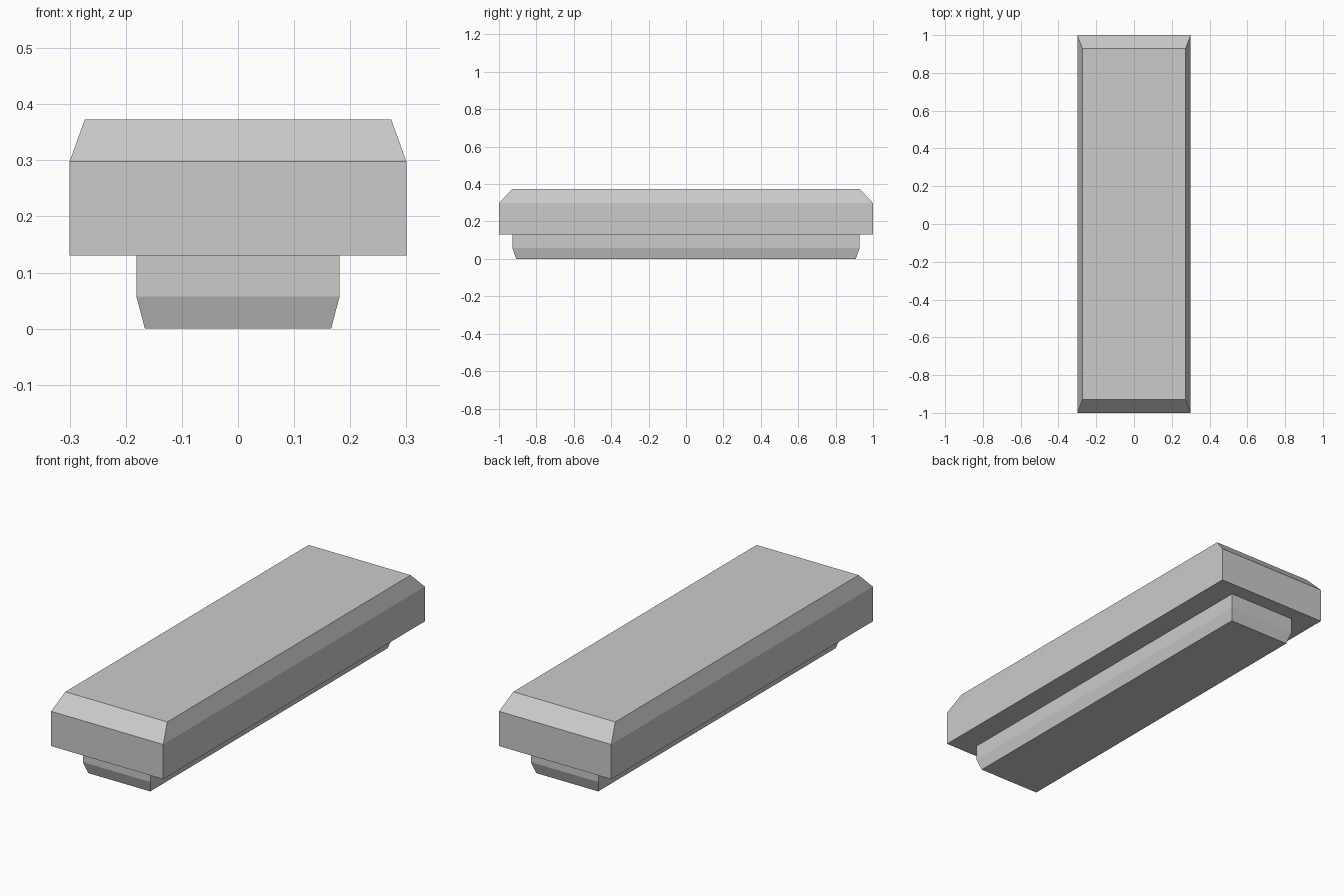
import bpy
import bmesh

cube = bpy.data.objects.get("Cube")
if cube:
    bpy.data.objects.remove(cube, do_unlink=True)

grey = bpy.data.materials.new("light_grey")
grey.use_nodes = True
colour = (0.6, 0.6, 0.6, 1)
grey.diffuse_color = colour
grey.node_tree.nodes["Principled BSDF"].inputs["Base Color"].default_value = colour


def stacked_block(name, rings):
    """Closed block through rectangular rings of (half width, half length, height)."""
    bm = bmesh.new()
    loops = [[bm.verts.new((sx * w, sy * l, z))
              for sx, sy in ((-1, -1), (1, -1), (1, 1), (-1, 1))]
             for w, l, z in rings]
    for low, high in zip(loops, loops[1:]):
        for i in range(4):
            j = (i + 1) % 4
            bm.faces.new((low[i], low[j], high[j], high[i]))
    bm.faces.new(reversed(loops[0]))
    bm.faces.new(loops[-1])
    mesh = bpy.data.meshes.new(name)
    bm.to_mesh(mesh)
    bm.free()
    mesh.materials.append(grey)
    obj = bpy.data.objects.new(name, mesh)
    bpy.context.collection.objects.link(obj)
    return obj


# Wide slab with a chamfered top edge
stacked_block("top_slab", [(0.3, 1, 0.13), (0.3, 1, 0.298), (0.273, 0.93, 0.373)])

# Narrow base rail with a tapered foot
stacked_block("base_rail", [(0.166, 0.908, 0), (0.181, 0.928, 0.057), (0.181, 0.928, 0.13)])
